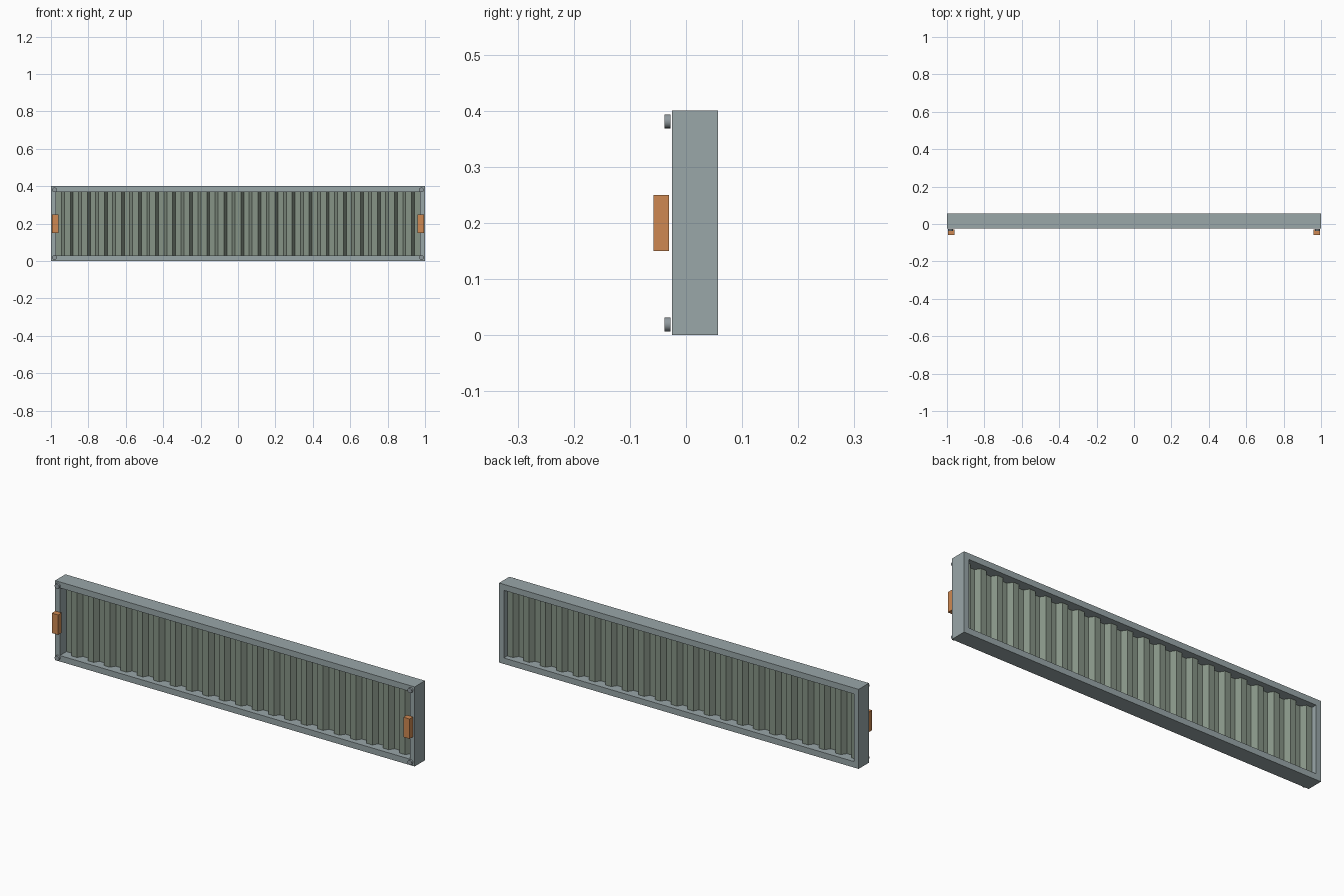
import bpy, bmesh
from math import pi

cube = bpy.data.objects.get("Cube")
if cube:
    bpy.data.objects.remove(cube, do_unlink=True)


def material(name, rgb):
    m = bpy.data.materials.new(name)
    m.use_nodes = True
    m.diffuse_color = (*rgb, 1)
    m.node_tree.nodes["Principled BSDF"].inputs["Base Color"].default_value = (*rgb, 1)
    return m


STEEL = material("blue grey steel", (0.32, 0.385, 0.395))
SHEET = material("green grey sheet", (0.24, 0.295, 0.24))
ORANGE = material("orange", (0.62, 0.25, 0.085))
BOLT = material("bolt grey", (0.28, 0.32, 0.34))


def add_object(name, bm, mat):
    mesh = bpy.data.meshes.new(name)
    bm.normal_update()
    bm.to_mesh(mesh)
    bm.free()
    mesh.materials.append(mat)
    ob = bpy.data.objects.new(name, mesh)
    bpy.context.scene.collection.objects.link(ob)
    return ob


def box(name, lo, hi, mat):
    bm = bmesh.new()
    bmesh.ops.create_cube(bm, size=1)
    for v in bm.verts:
        v.co = [(a + b) / 2 + c * (b - a) for a, b, c in zip(lo, hi, v.co)]
    return add_object(name, bm, mat)


FRONT, BACK, HEIGHT = -0.025, 0.057, 0.4
POST, RAIL = 0.027, 0.03
inner = 1 - POST

# Frame rails
box("bottom_rail", (-inner, FRONT, 0), (inner, BACK, RAIL), STEEL)
box("top_rail", (-inner, FRONT, HEIGHT - RAIL), (inner, BACK, HEIGHT), STEEL)

# Posts, clamps and corner bolts on both ends
for side, s in (("left", 1), ("right", -1)):
    xs = sorted((s * inner, s))
    box(side + "_post", (xs[0], FRONT, 0), (xs[1], BACK, HEIGHT), STEEL)
    xs = sorted((s * 0.96, s * 0.995))
    box(side + "_clamp", (xs[0], -0.058, 0.15), (xs[1], -0.03, 0.25), ORANGE)
    for level, z in (("lower", 0.019), ("upper", 0.381)):
        bpy.ops.mesh.primitive_cylinder_add(
            vertices=16, radius=0.0125, depth=0.01,
            location=(s * 0.981, -0.033, z), rotation=(pi / 2, 0, 0))
        bolt = bpy.context.object
        bolt.name = f"{side}_{level}_bolt"
        bolt.data.materials.append(BOLT)
        bpy.ops.object.shade_smooth_by_angle()

# Corrugated sheet: trapezoid wave along x, starting and ending on a back flat
RIDGES, FLAT, DEPTH, MID = 21, 0.03, 0.025, 0.016
slope = ((2 * inner - FLAT) / RIDGES - 2 * FLAT) / 2
profile = []
x = -inner
for i in range(2 * RIDGES + 1):
    y = MID + DEPTH / 2 * (1 if i % 2 == 0 else -1)
    profile += [(x, y), (x + FLAT, y)]
    x += FLAT + slope

bm = bmesh.new()
columns = [[bm.verts.new((px, py, z)) for z in (RAIL, HEIGHT - RAIL)]
           for px, py in profile]
for a, b in zip(columns, columns[1:]):
    bm.faces.new((a[0], b[0], b[1], a[1]))
sheet = add_object("corrugated_sheet", bm, SHEET)
solid = sheet.modifiers.new("thickness", 'SOLIDIFY')
solid.thickness = 0.003
solid.offset = 0
